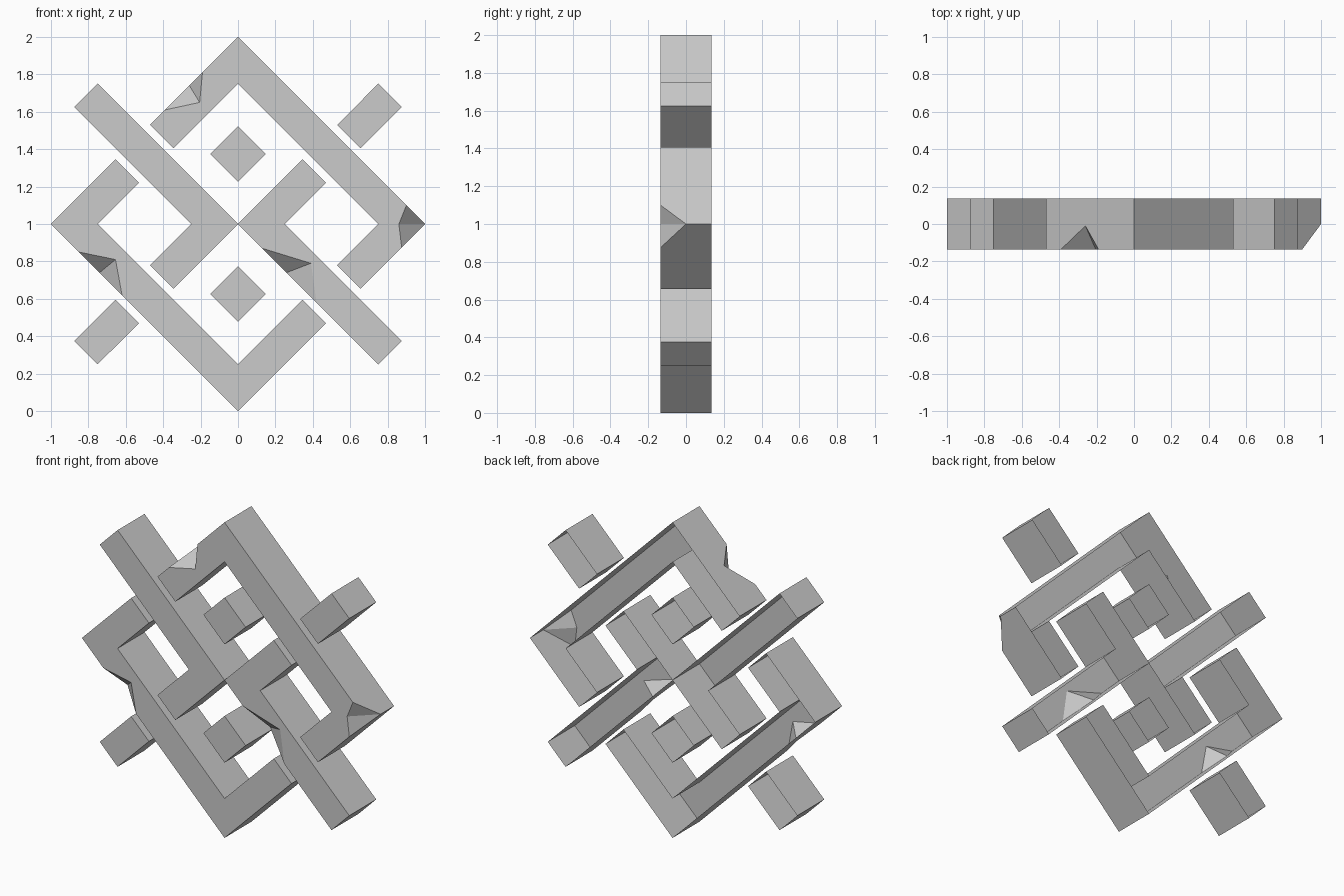
import bpy, bmesh
from mathutils import Vector

if "Cube" in bpy.data.objects:
    bpy.data.objects.remove(bpy.data.objects["Cube"])

HALF = 0.135  # half thickness, front to back


def finish(name, bm):
    bmesh.ops.recalc_face_normals(bm, faces=bm.faces)
    mesh = bpy.data.meshes.new(name)
    bm.to_mesh(mesh)
    bm.free()
    obj = bpy.data.objects.new(name, mesh)
    bpy.context.collection.objects.link(obj)
    return obj


def slab(name, outline, turned=False):
    """Extrude an (x, z) outline; turned spins it half a turn about (0, 1)."""
    if turned:
        outline = [(-x, 2 - z) for x, z in outline]
    bm = bmesh.new()
    face = bm.faces.new([bm.verts.new((x, -HALF, z)) for x, z in outline])
    ext = bmesh.ops.extrude_face_region(bm, geom=[face])
    new = [v for v in ext["geom"] if isinstance(v, bmesh.types.BMVert)]
    bmesh.ops.translate(bm, verts=new, vec=(0, 2 * HALF, 0))
    return finish(name, bm)


def chip(obj, a, b, c, d, depth=0.0):
    """Cut a wedge: a, b, c on the front face, d at y = depth on the edge."""
    a, b, c = (Vector((x, -HALF, z)) for x, z in (a, b, c))
    d = Vector((d[0], depth, d[1]))
    outer = c + 2 * (d - c)
    outer.y = -0.4
    points = [3 * a - c - d, 3 * b - c - d, c + (c - d) * 0.5,
              d + (d - c) * 0.5, outer]
    bm = bmesh.new()
    verts = [bm.verts.new(p) for p in points]
    bmesh.ops.convex_hull(bm, input=verts)
    cutter = finish("chip_cutter", bm)
    cutter.hide_render = True
    mod = obj.modifiers.new("chip", "BOOLEAN")
    mod.operation = "DIFFERENCE"
    mod.solver = "EXACT"
    mod.object = cutter
    bpy.context.view_layer.objects.active = obj
    bpy.ops.object.modifier_apply(modifier=mod.name)
    bpy.data.objects.remove(cutter)


def open_back(obj):
    """Remove the rear face, leaving a hollow shell."""
    bm = bmesh.new()
    bm.from_mesh(obj.data)
    back = [f for f in bm.faces if all(v.co.y > HALF - 0.001 for v in f.verts)]
    bmesh.ops.delete(bm, geom=back, context="FACES")
    bm.to_mesh(obj.data)
    bm.free()


# Outlines of one half of the knot; the other half is the same, turned
bracket = [(0, 2), (1, 1), (0.655, 0.655), (0.53, 0.78), (0.75, 1),
           (0, 1.75), (-0.345, 1.405), (-0.47, 1.53)]
hook = [(-0.75, 1.75), (0, 1), (-0.345, 0.655), (-0.47, 0.78),
        (-0.25, 1), (-0.875, 1.625)]
stub = [(0.75, 1.75), (0.875, 1.625), (0.655, 1.405), (0.53, 1.53)]
diamond = [(0, 1.523), (0.148, 1.375), (0, 1.227), (-0.148, 1.375)]

parts = {}
for name, outline in (("bracket", bracket), ("hook", hook),
                      ("stub", stub), ("diamond", diamond)):
    for side, turned in (("upper_", False), ("lower_", True)):
        parts[side + name] = slab(side + name, outline, turned)

# Chipped front edges
upper, lower = parts["upper_bracket"], parts["lower_bracket"]
chip(upper, (-0.19, 1.81), (-0.39, 1.61), (-0.205, 1.65), (-0.26, 1.74), -0.01)
chip(upper, (0.9, 1.1), (0.875, 0.875), (0.86, 1.0), (1, 1))
chip(lower, (-0.85, 0.85), (-0.62, 0.62), (-0.655, 0.81), (-0.74, 0.74), -0.05)
chip(parts["lower_hook"], (0.13, 0.87), (0.42, 0.58), (0.39, 0.79),
     (0.26, 0.74), -0.05)

# The whole piece is a shell without a back
for part in parts.values():
    open_back(part)
